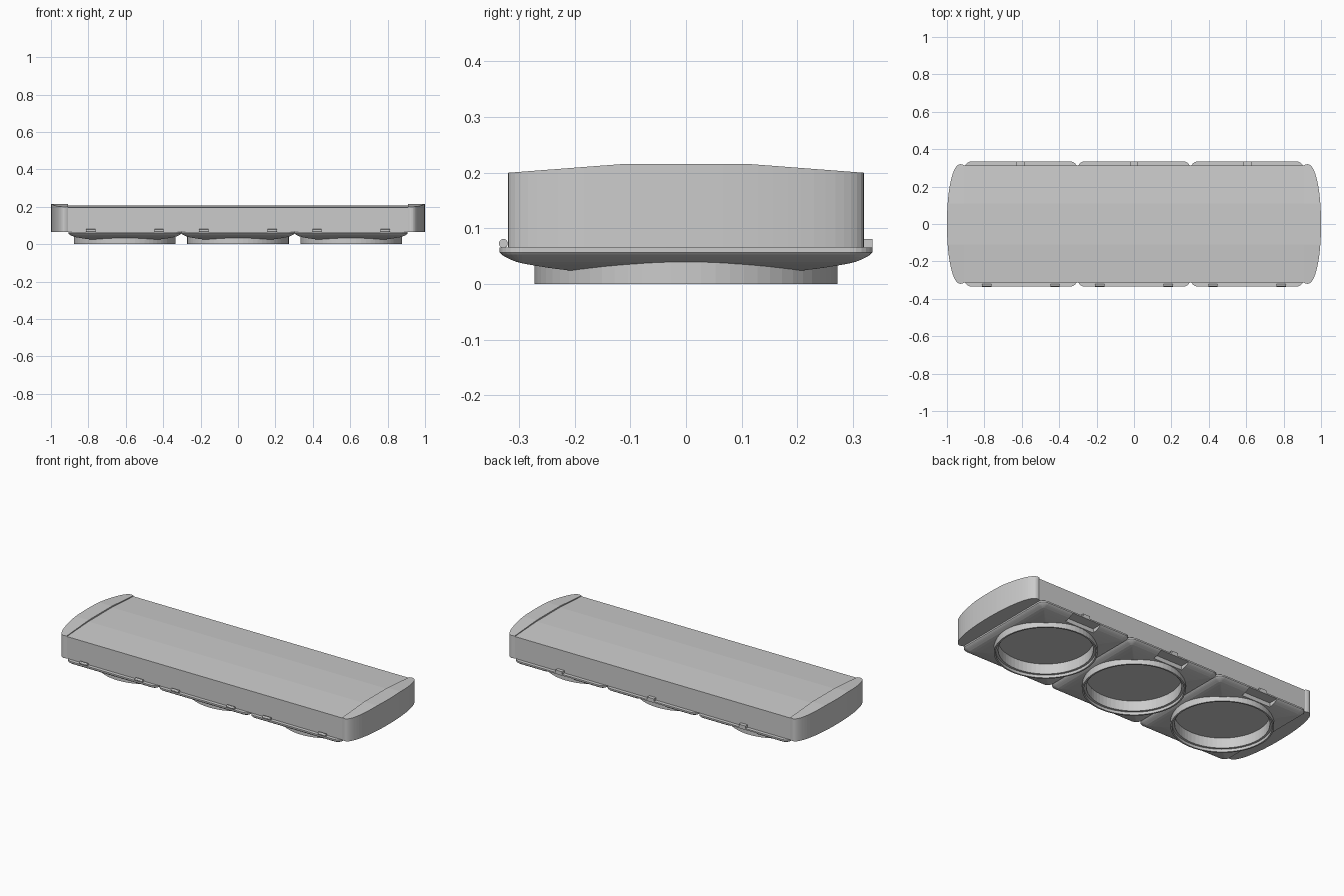
import bpy, bmesh
from math import cos, sin, pi
from mathutils import Vector

cube = bpy.data.objects.get("Cube")
if cube:
    bpy.data.objects.remove(cube, do_unlink=True)

SPACING = 0.605
CROWN = 0.11  # half width of the flat strip along the back of the housing


def finish(bm, name):
    bmesh.ops.recalc_face_normals(bm, faces=bm.faces)
    mesh = bpy.data.meshes.new(name)
    bm.to_mesh(mesh)
    bm.free()
    obj = bpy.data.objects.new(name, mesh)
    bpy.context.collection.objects.link(obj)
    return obj


def loft(loops, name, closed=False):
    """Skin a stack of equal point loops; cap the ends or join them."""
    bm = bmesh.new()
    rings = [[bm.verts.new(p) for p in loop] for loop in loops]
    pairs = list(zip(rings, rings[1:]))
    if closed:
        pairs.append((rings[-1], rings[0]))
    else:
        bm.faces.new(rings[0])
        bm.faces.new(rings[-1])
    for a, b in pairs:
        for i in range(len(a)):
            j = (i + 1) % len(a)
            bm.faces.new((a[i], a[j], b[j], b[i]))
    return finish(bm, name)


def crowned_prism(outline, bottom, top, drop, name):
    """Upright prism whose top slopes down from a central strip."""
    bm = bmesh.new()
    face = bm.faces.new([bm.verts.new((x, y, bottom)) for x, y in outline])
    bmesh.ops.extrude_face_region(bm, geom=[face])
    bm.verts.ensure_lookup_table()
    for v in bm.verts[len(outline):]:
        v.co.z = top
    for y in (-CROWN, CROWN):
        bmesh.ops.bisect_plane(bm, geom=bm.verts[:] + bm.edges[:] + bm.faces[:],
                               plane_co=(0, y, 0), plane_no=(0, 1, 0))
    for v in bm.verts:
        if v.co.z > top - 0.001:
            v.co.z -= drop * max(0, abs(v.co.y) - CROWN) / (0.32 - CROWN)
    return finish(bm, name)


def circle(r, z, cx=0, n=64):
    return [(cx + r * cos(2 * pi * i / n), r * sin(2 * pi * i / n), z) for i in range(n)]


def rounded_rect(hx, hy, r, z, cx=0, steps=6):
    pts = []
    for q, (sx, sy) in enumerate(((1, 1), (-1, 1), (-1, -1), (1, -1))):
        for i in range(steps + 1):
            a = (q + i / steps) * pi / 2
            pts.append((cx + sx * (hx - r) + r * cos(a), sy * (hy - r) + r * sin(a), z))
    return pts


def box(center, size, name):
    bm = bmesh.new()
    bmesh.ops.create_cube(bm, size=1)
    bmesh.ops.scale(bm, vec=Vector(size), verts=bm.verts)
    bmesh.ops.translate(bm, vec=Vector(center), verts=bm.verts)
    return finish(bm, name)


def cut(obj, cutter):
    mod = obj.modifiers.new("cut", 'BOOLEAN')
    mod.operation = 'DIFFERENCE'
    mod.solver = 'EXACT'
    mod.object = cutter
    bpy.ops.object.select_all(action='DESELECT')
    obj.select_set(True)
    bpy.context.view_layer.objects.active = obj
    bpy.ops.object.modifier_apply(modifier=mod.name)
    bpy.data.objects.remove(cutter, do_unlink=True)


def bore(obj, cx):
    cut(obj, loft([circle(0.266, -0.1, cx), circle(0.266, 0.082, cx)], "bore_cutter"))


# Long housing
housing = crowned_prism([(-0.912, -0.314), (0.912, -0.314), (0.912, 0.314), (-0.912, 0.314)],
                        0.066, 0.208, 0.012, "housing")

# Rounded end caps
for side, label in ((1, "left"), (-1, "right")):
    curve = []
    for i in range(33):
        a = -pi / 2 + pi * i / 32
        c, s = max(cos(a), 0), sin(a)
        x = 0.928 + 0.072 * c ** 0.95
        y = 0.32 * abs(s) ** 0.95 * (1 if s > 0 else -1)
        curve.append((side * x, y))
    shoulder = [(side * 0.91, 0.314), (side * 0.917, 0.3175)]
    outline = [(x, -y) for x, y in shoulder] + curve + shoulder[::-1]
    crowned_prism(outline, 0.066, 0.216, 0.016, label + "_end_cap")

# Door section (inset from the edge, height) and lens rim section (radius, height)
DOOR = ((0, 0.066), (0, 0.057), (0.004, 0.053), (0.01, 0.049), (0.018, 0.045),
        (0.03, 0.04), (0.045, 0.0365), (0.065, 0.033), (0.09, 0.029),
        (0.125, 0.0245), (0.16, 0.021))
RIM = ((0.272, 0), (0.272, 0.081), (0.25, 0.081), (0.25, 0.016), (0.263, 0.016), (0.263, 0))

for n, label in ((-1, "right"), (0, "middle"), (1, "left")):
    cx = n * SPACING
    bore(housing, cx)

    # Dished door with round opening and finger notch
    door = loft([rounded_rect(0.302 - d, 0.335 - d, max(0.04 - d, 0.004), z, cx)
                 for d, z in DOOR], label + "_door")
    bore(door, cx)
    cut(door, box((cx, 0.33, 0.03), (0.19, 0.11, 0.056), "notch_cutter"))

    # Stepped lens rim and lens
    loft([circle(r, z, cx) for r, z in RIM], label + "_lens_rim", closed=True)
    loft([circle(0.26, 0.076, cx), circle(0.26, 0.08, cx)], label + "_lens")

    # Hinge barrels on the front, latch on the back
    for s in (-1, 1):
        hx = cx + s * 0.183
        loft([[(hx + e, -0.328 + y, 0.073 + z) for y, z, _ in circle(0.008, 0, 0, 20)]
              for e in (-0.025, 0.025)], label + "_hinge")
    box((cx, 0.324, 0.073), (0.044, 0.022, 0.016), label + "_latch")
